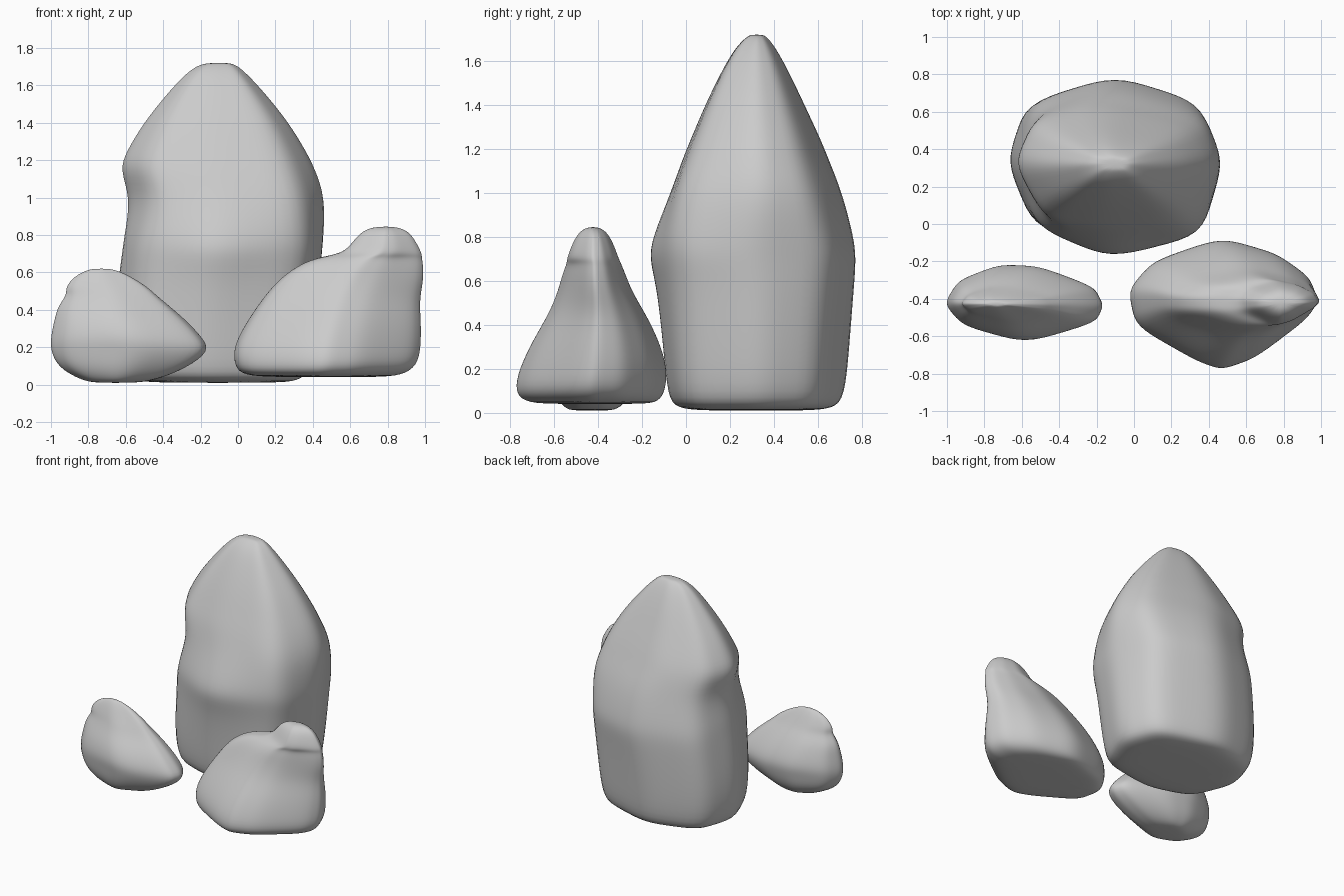
import bpy
import bmesh
from mathutils import Vector

default_cube = bpy.data.objects.get("Cube")
if default_cube:
    bpy.data.objects.remove(default_cube, do_unlink=True)

# Single stone colour
stone = bpy.data.materials.new("stone grey")
stone.use_nodes = True
stone_colour = (0.6, 0.6, 0.6, 1)
stone.diffuse_color = stone_colour
stone.node_tree.nodes["Principled BSDF"].inputs["Base Color"].default_value = stone_colour


def with_midpoints(plan):
    """Split every plan edge so that its corners stay firm when smoothed."""
    points = []
    for index, corner in enumerate(plan):
        a, b = Vector(corner), Vector(plan[(index + 1) % len(plan)])
        points += [a, (a + b) / 2]
    return points


def fit(mesh, low, high):
    """Stretch the smoothed mesh back to its intended bounds."""
    for axis in range(3):
        values = [v.co[axis] for v in mesh.vertices]
        start, size = min(values), max(values) - min(values)
        for v in mesh.vertices:
            v.co[axis] = low[axis] + (v.co[axis] - start) / size * (high[axis] - low[axis])


def rock(name, rings, plan, upper_plan=None):
    """Loft a plan through rings of (z, left, right, front, back, blend to upper plan)."""
    lower = with_midpoints(plan)
    upper = with_midpoints(upper_plan or plan)
    bm = bmesh.new()
    loops = []
    for z, left, right, front, back, blend in rings:
        loop = []
        for a, b in zip(lower, upper):
            p = a.lerp(b, blend)
            loop.append(bm.verts.new((left + p.x * (right - left),
                                      front + p.y * (back - front), z)))
        loops.append(loop)
    for below, above in zip(loops, loops[1:]):
        for i in range(len(below)):
            j = (i + 1) % len(below)
            bm.faces.new((below[i], below[j], above[j], above[i]))
    bm.faces.new(loops[0])
    bm.faces.new(loops[-1])
    bmesh.ops.recalc_face_normals(bm, faces=bm.faces)
    mesh = bpy.data.meshes.new(name)
    bm.to_mesh(mesh)
    bm.free()
    obj = bpy.data.objects.new(name, mesh)
    bpy.context.collection.objects.link(obj)
    mesh.materials.append(stone)

    # Soften the loft, then restore its overall size
    bpy.ops.object.select_all(action="DESELECT")
    obj.select_set(True)
    bpy.context.view_layer.objects.active = obj
    soften = obj.modifiers.new("soften", "SUBSURF")
    soften.levels = 2
    bpy.ops.object.modifier_apply(modifier=soften.name)
    columns = list(zip(*rings))
    fit(obj.data,
        (min(columns[1]), min(columns[3]), min(columns[0])),
        (max(columns[2]), max(columns[4]), max(columns[0])))
    bpy.ops.object.shade_smooth()
    return obj


# Tall rock: pointed front and back low down, flat front face higher up
rock("tall_rock", [
    (.01, -.4, .2, .1, .55, .5),
    (.02, -.56, .32, -.03, .67, .5),
    (.07, -.64, .38, -.07, .72, .5),
    (.3, -.66, .41, -.09, .74, .5),
    (.57, -.63, .43, -.12, .76, .3),
    (.7, -.61, .44, -.16, .77, 0),
    (.8, -.6, .45, -.14, .76, .3),
    (1, -.57, .46, -.05, .71, 1),
    (1.15, -.63, .41, 0, .65, 1),
    (1.25, -.59, .36, .04, .61, 1),
    (1.4, -.5, .27, .1, .54, 1),
    (1.55, -.38, .15, .17, .47, 1),
    (1.66, -.28, .05, .23, .41, 1),
    (1.71, -.21, -.01, .28, .37, 1),
    (1.72, -.15, -.05, .3, .35, 1)],
    [(.49, 1), (.89, .86), (1, .51), (.91, .14),
     (.46, 0), (.1, .18), (0, .52), (.08, .86)],
    [(.45, 1), (.9, .82), (1, .5), (.86, .04),
     (.45, 0), (.15, .08), (0, .5), (.1, .85)])

# Humped rock: a flat base, a shoulder and a rounded hump on its left
rock("humped_rock", [
    (.04, .2, .75, -.62, -.2, 0),
    (.05, .03, .88, -.73, -.13, 0),
    (.1, -.01, .96, -.77, -.1, 0),
    (.2, -.02, .98, -.75, -.09, 0),
    (.33, .05, .98, -.69, -.13, 0),
    (.45, .13, .97, -.62, -.19, 0),
    (.55, .21, .99, -.58, -.25, 0),
    (.63, .31, .99, -.56, -.28, 0),
    (.68, .42, .98, -.54, -.3, 0),
    (.7, .56, .98, -.54, -.31, 0),
    (.76, .61, .95, -.52, -.33, 0),
    (.82, .66, .91, -.49, -.36, 0),
    (.845, .73, .84, -.45, -.4, 0)],
    [(.49, 1), (.78, .88), (.95, .7), (1, .5), (.94, .37),
     (.68, .09), (.5, 0), (.36, .07), (.04, .33), (0, .6), (.13, .82)])

# Small rock: lens-shaped with a rounded keel and a ridge along the top
rock("small_rock", [
    (.01, -.75, -.57, -.5, -.35, 0),
    (.02, -.83, -.46, -.55, -.3, 0),
    (.09, -.96, -.29, -.59, -.25, 0),
    (.18, -1, -.17, -.61, -.23, 0),
    (.25, -1, -.21, -.62, -.22, 0),
    (.34, -.98, -.29, -.59, -.25, 0),
    (.42, -.96, -.38, -.54, -.29, 0),
    (.48, -.91, -.45, -.51, -.33, 0),
    (.52, -.92, -.49, -.49, -.35, 0),
    (.58, -.87, -.58, -.46, -.38, 0),
    (.61, -.81, -.65, -.44, -.4, 0),
    (.62, -.77, -.69, -.43, -.41, 0)],
    [(.35, 1), (.6, .98), (.94, .72), (1, .48), (.95, .26),
     (.52, 0), (.12, .22), (0, .5), (.09, .8)])
